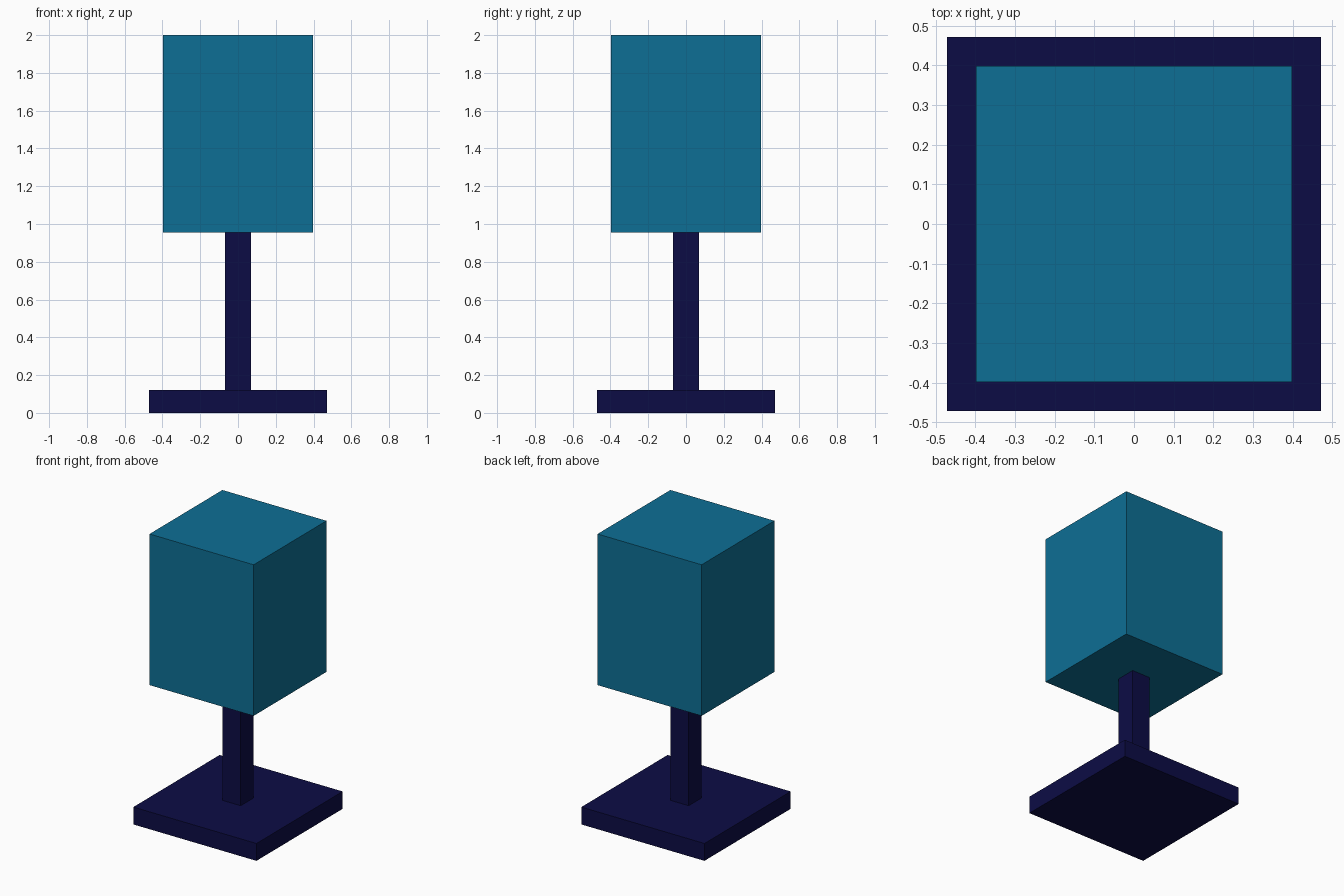
import bpy

if "Cube" in bpy.data.objects:
    bpy.data.objects.remove(bpy.data.objects["Cube"])


def srgb(r, g, b):
    """8-bit sRGB to linear RGBA."""
    lin = [c / 255 / 12.92 if c <= 10 else ((c / 255 + 0.055) / 1.055) ** 2.4 for c in (r, g, b)]
    return (*lin, 1.0)


def material(name, colour):
    mat = bpy.data.materials.new(name)
    mat.diffuse_color = colour
    mat.use_nodes = True
    mat.node_tree.nodes["Principled BSDF"].inputs["Base Color"].default_value = mat.diffuse_color
    return mat


def box(name, half_width, z0, z1, mat):
    """Square block centred on the z axis, from z0 to z1."""
    bpy.ops.mesh.primitive_cube_add(size=1, location=(0, 0, (z0 + z1) / 2))
    obj = bpy.context.object
    obj.name = name
    obj.scale = (2 * half_width, 2 * half_width, z1 - z0)
    bpy.ops.object.transform_apply(location=False, rotation=False, scale=True)
    obj.data.materials.append(mat)
    return obj


navy = material("navy", srgb(12, 12, 69))
teal = material("teal", srgb(13, 111, 149))

# Lamp: flat foot, slim post, closed square shade
box("base", 0.471, 0.0, 0.12, navy)
box("post", 0.069, 0.12, 0.955, navy)
box("shade", 0.398, 0.955, 2.0, teal)
